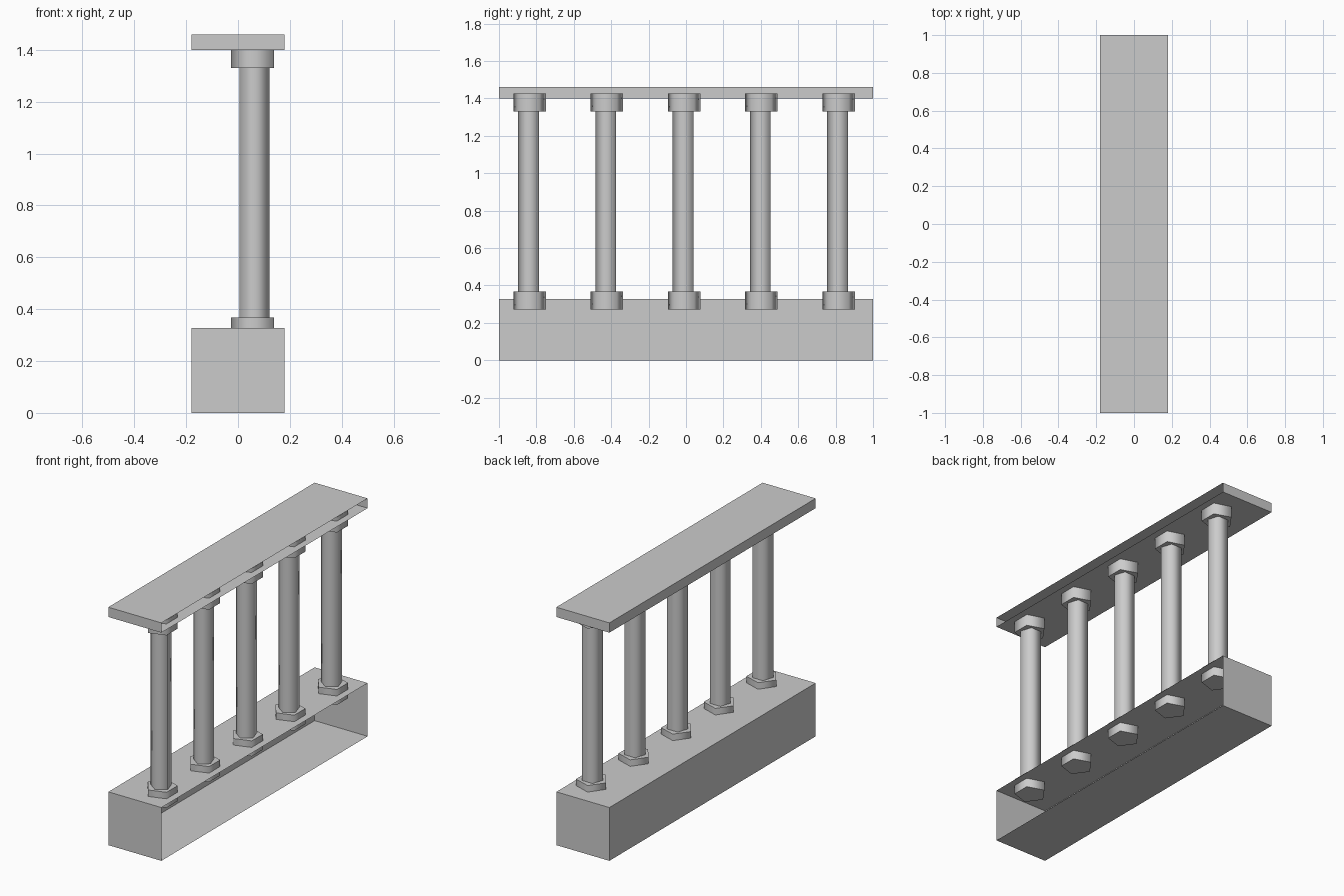
import bpy
import bmesh
import math

cube = bpy.data.objects.get("Cube")
if cube:
    bpy.data.objects.remove(cube, do_unlink=True)

stone = bpy.data.materials.new("grey_stone")
stone.use_nodes = True
colour = (0.6, 0.6, 0.6, 1)
stone.diffuse_color = colour
stone.node_tree.nodes["Principled BSDF"].inputs["Base Color"].default_value = colour


def finish(name, bm):
    mesh = bpy.data.meshes.new(name)
    bm.to_mesh(mesh)
    bm.free()
    mesh.materials.append(stone)
    obj = bpy.data.objects.new(name, mesh)
    bpy.context.collection.objects.link(obj)
    return obj


def open_box(name, width, length, z0, z1):
    """Hollow box whose +x side is left open."""
    bm = bmesh.new()
    bmesh.ops.create_cube(bm, size=1)
    for v in bm.verts:
        v.co.x *= width
        v.co.y *= length
        v.co.z = z0 if v.co.z < 0 else z1
    bm.normal_update()
    side = [f for f in bm.faces if f.normal.x > 0.9]
    bmesh.ops.delete(bm, geom=side, context='FACES')
    return finish(name, bm)


def pentagon_prism(name, x, y, z0, z1, radius, point_angle):
    """Five-sided prism, smooth around its sides with crisp rims."""
    bm = bmesh.new()
    ring = []
    for i in range(5):
        a = point_angle + i * math.tau / 5
        ring.append(bm.verts.new((x + radius * math.cos(a), y + radius * math.sin(a), z0)))
    base = bm.faces.new(ring)
    top = bmesh.ops.extrude_face_region(bm, geom=[base], use_keep_orig=True)
    for v in top["geom"]:
        if isinstance(v, bmesh.types.BMVert):
            v.co.z = z1
    bmesh.ops.recalc_face_normals(bm, faces=bm.faces[:])
    bm.normal_update()
    for f in bm.faces:
        f.smooth = abs(f.normal.z) < 0.5
    for e in bm.edges:
        e.smooth = all(f.smooth for f in e.link_faces)
    return finish(name, bm)


# Plinth and rail
open_box("plinth", 0.36, 2, 0, 0.327)
open_box("top_rail", 0.36, 2, 1.4, 1.46)

# Five balusters, each a shaft between two collars
POST_X = 0.064
for n in range(5):
    y = -0.01 + (n - 2) * 0.413
    pentagon_prism(f"shaft_{n + 1}", POST_X, y, 0.32, 1.38, 0.061, -math.pi / 2)
    pentagon_prism(f"lower_collar_{n + 1}", POST_X, y, 0.272, 0.367, 0.0914, math.pi)
    pentagon_prism(f"upper_collar_{n + 1}", POST_X, y, 1.33, 1.425, 0.0914, math.pi)
